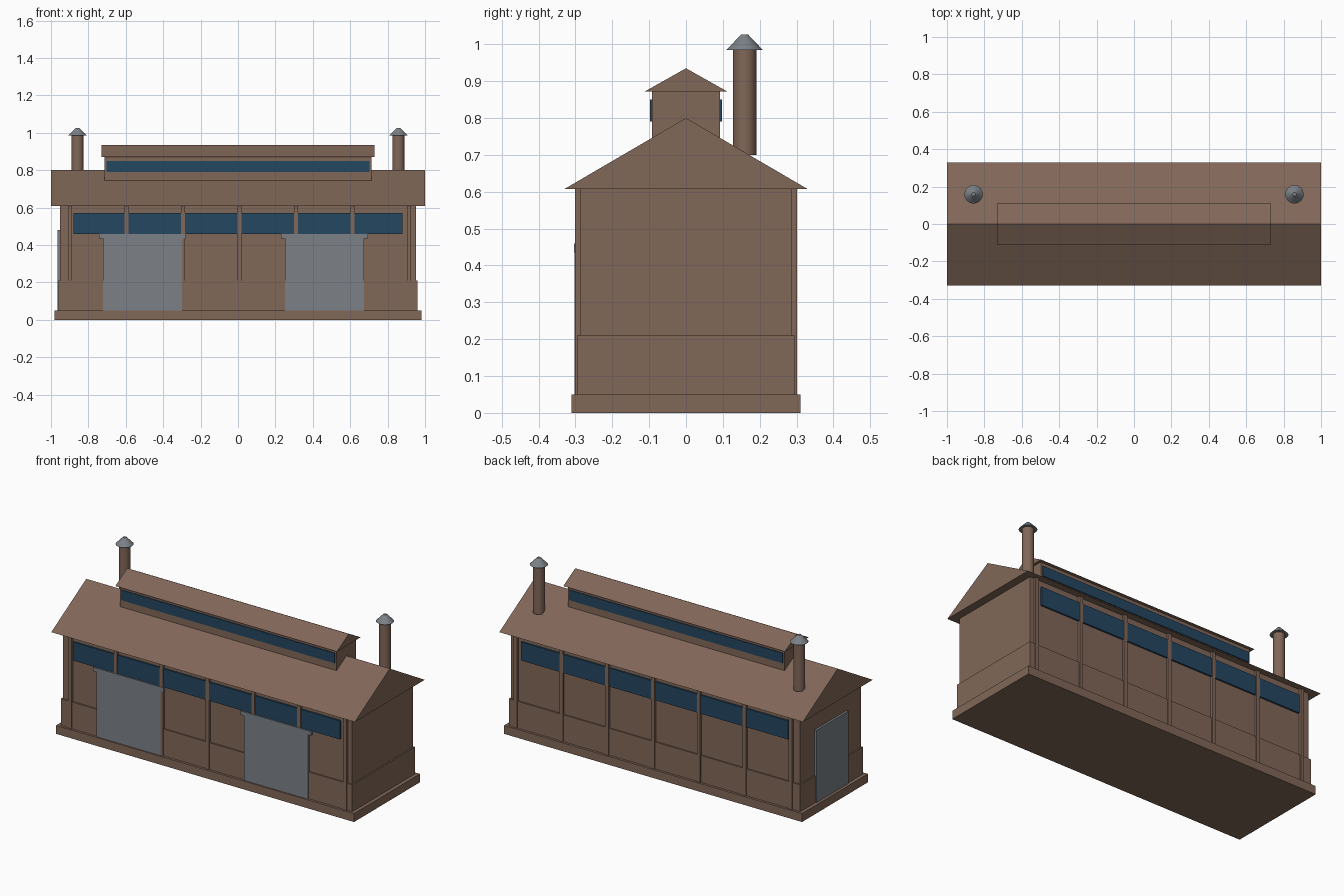
import bpy, bmesh, math
from mathutils import Matrix, Vector

cube = bpy.data.objects.get("Cube")
if cube:
    bpy.data.objects.remove(cube, do_unlink=True)


def material(name, rgb):
    m = bpy.data.materials.new(name)
    m.use_nodes = True
    color = (*rgb, 1)
    m.diffuse_color = color
    m.node_tree.nodes["Principled BSDF"].inputs["Base Color"].default_value = color
    return m


BROWN = material("weathered brown", (0.22, 0.136, 0.098))
GREY = material("steel grey", (0.2, 0.222, 0.245))
BLUE = material("window blue", (0.018, 0.063, 0.12))


def finish(name, bm, mat, smooth=False):
    bmesh.ops.recalc_face_normals(bm, faces=bm.faces)
    mesh = bpy.data.meshes.new(name)
    bm.to_mesh(mesh)
    bm.free()
    mesh.materials.append(mat)
    ob = bpy.data.objects.new(name, mesh)
    bpy.context.collection.objects.link(ob)
    if smooth:
        bpy.ops.object.select_all(action='DESELECT')
        ob.select_set(True)
        bpy.context.view_layer.objects.active = ob
        bpy.ops.object.shade_smooth_by_angle(angle=math.radians(35))
    return ob


def box(name, x, y, z, mat=BROWN):
    """Box from (low, high) ranges on each axis."""
    bm = bmesh.new()
    size = [r[1] - r[0] for r in (x, y, z)]
    mid = [(r[0] + r[1]) / 2 for r in (x, y, z)]
    bmesh.ops.create_cube(bm, size=1, matrix=Matrix.Translation(mid) @ Matrix.Diagonal((*size, 1)))
    return finish(name, bm, mat)


def centred_box(name, hx, hy, z, mat=BROWN):
    return box(name, (-hx, hx), (-hy, hy), z, mat)


def gable(name, hx, hy, eave, ridge):
    """Solid triangular roof running along x."""
    bm = bmesh.new()
    verts = [bm.verts.new((-hx, y, z)) for y, z in ((-hy, eave), (hy, eave), (0, ridge))]
    face = bm.faces.new(verts)
    ext = bmesh.ops.extrude_face_region(bm, geom=[face])
    moved = [v for v in ext["geom"] if isinstance(v, bmesh.types.BMVert)]
    bmesh.ops.translate(bm, vec=Vector((2 * hx, 0, 0)), verts=moved)
    return finish(name, bm, BROWN)


def round_part(name, x, y, z, r_low, r_high, mat):
    bm = bmesh.new()
    bmesh.ops.create_cone(bm, cap_ends=True, segments=32, radius1=r_low, radius2=r_high,
                          depth=z[1] - z[0],
                          matrix=Matrix.Translation((x, y, (z[0] + z[1]) / 2)))
    return finish(name, bm, mat, smooth=True)


# Main building shell
FLOOR, EAVE = 0.05, 0.608
centred_box("foundation", 0.982, 0.31, (0, FLOOR))
centred_box("walls", 0.952, 0.288, (FLOOR, EAVE))
centred_box("wainscot", 0.96, 0.296, (FLOOR, 0.21))
gable("main_roof", 1.0, 0.329, EAVE, 0.8)

# Roof monitor with its long windows
centred_box("monitor_walls", 0.714, 0.092, (0.72, 0.873))
centred_box("monitor_windows", 0.703, 0.098, (0.79, 0.85), BLUE)
gable("monitor_roof", 0.73, 0.112, 0.872, 0.935)

# Wall windows and pilasters on both long sides
for side, sign in (("front", -1), ("back", 1)):
    depth = sorted((sign * 0.28, sign * 0.298))
    box(side + "_windows", (-0.88, 0.88), depth, (0.46, 0.57), BLUE)
    depth = sorted((sign * 0.28, sign * 0.3015))
    for i in range(7):
        x = -0.898 + 0.302 * i
        box(f"{side}_pilaster_{i + 1}", (x - 0.011, x + 0.011), depth, (FLOOR, EAVE))

# Sliding doors with hanging rails
for side, x in (("right", -0.51), ("left", 0.462)):
    box(side + "_sliding_door", (x - 0.211, x + 0.211), (-0.3025, -0.28), (FLOOR, 0.45), GREY)
    box(side + "_door_rail", (x - 0.232, x + 0.232), (-0.304, -0.28), (0.435, 0.459), GREY)

# End door
box("end_door", (-0.965, -0.94), (-0.15, 0.15), (FLOOR, 0.48), GREY)

# Chimneys with conical caps
for side, x in (("right", -0.858), ("left", 0.858)):
    round_part(side + "_chimney", x, 0.159, (0.7, 0.987), 0.032, 0.032, BROWN)
    round_part(side + "_chimney_cap", x, 0.159, (0.985, 1.026), 0.049, 0.01, GREY)
